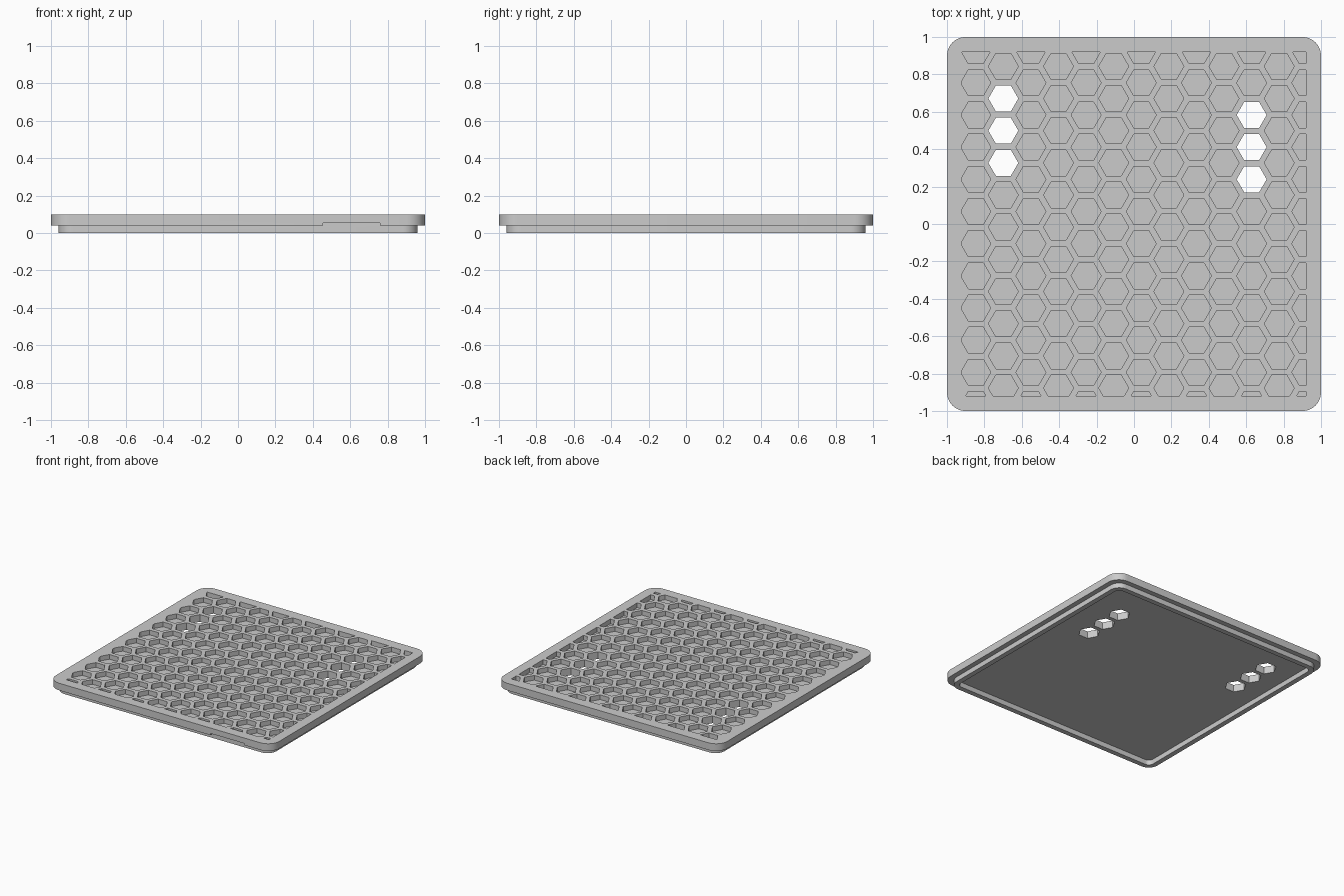
import bpy
import bmesh
import math

cube = bpy.data.objects.get("Cube")
if cube:
    bpy.data.objects.remove(cube, do_unlink=True)

TOP, STEP, FLOOR = 0.098, 0.04, 0.06
CLIP = 0.92
HEX_R = 0.08
DX, DY = 0.1475, 0.172

grey = bpy.data.materials.new("light_grey")
grey.use_nodes = True
colour = (0.6, 0.6, 0.6, 1)
grey.diffuse_color = colour
grey.node_tree.nodes["Principled BSDF"].inputs["Base Color"].default_value = colour


def rounded_square(half, radius, steps=8):
    pts = []
    for q in range(4):
        mid = math.radians(45 + 90 * q)
        cx = math.copysign(half - radius, math.cos(mid))
        cy = math.copysign(half - radius, math.sin(mid))
        for i in range(steps + 1):
            a = math.radians(90 * (q + i / steps))
            pts.append((cx + radius * math.cos(a), cy + radius * math.sin(a)))
    return pts


def clip(pts, axis, sign):
    """Keep the part of a convex outline inside one side of the pocket area."""
    out = []
    for p, q in zip(pts, pts[1:] + pts[:1]):
        dp, dq = CLIP - sign * p[axis], CLIP - sign * q[axis]
        if dp >= 0:
            out.append(p)
        if dp * dq < 0:
            t = dp / (dp - dq)
            out.append((p[0] + t * (q[0] - p[0]), p[1] + t * (q[1] - p[1])))
    return out


def hexagon(x, y):
    pts = [(x + HEX_R * math.cos(math.radians(60 * i)),
            y + HEX_R * math.sin(math.radians(60 * i))) for i in range(6)]
    for axis in (0, 1):
        for sign in (-1, 1):
            pts = clip(pts, axis, sign)
    return pts


def prisms(name, shapes):
    """One object made of upright prisms, each given as (outline, low, high)."""
    bm = bmesh.new()
    for pts, low, high in shapes:
        bottom = [bm.verts.new((x, y, low)) for x, y in pts]
        top = [bm.verts.new((x, y, high)) for x, y in pts]
        bm.faces.new(bottom[::-1])
        bm.faces.new(top)
        n = len(pts)
        for i in range(n):
            j = (i + 1) % n
            bm.faces.new((bottom[i], bottom[j], top[j], top[i]))
    mesh = bpy.data.meshes.new(name)
    bm.to_mesh(mesh)
    bm.free()
    mesh.materials.append(grey)
    obj = bpy.data.objects.new(name, mesh)
    bpy.context.collection.objects.link(obj)
    return obj


def combine(target, other, operation):
    mod = target.modifiers.new(operation.lower(), 'BOOLEAN')
    mod.operation = operation
    mod.solver = 'EXACT'
    mod.object = other
    bpy.context.view_layer.update()
    graph = bpy.context.evaluated_depsgraph_get()
    result = bpy.data.meshes.new_from_object(target.evaluated_get(graph))
    target.modifiers.clear()
    target.data = result
    bpy.data.objects.remove(other, do_unlink=True)


# Wide plate with a finger notch under its front edge
lid = prisms("lid_panel", [(rounded_square(1, 0.1), STEP, TOP)])
notch = [(0.455, -1.1), (0.76, -1.1), (0.76, -0.95), (0.455, -0.95)]
combine(lid, prisms("notch_cutter", [(notch, 0.02, 0.054)]), 'DIFFERENCE')

# Locating lip below the plate, hollow underneath
combine(lid, prisms("lip", [(rounded_square(0.96, 0.08), 0, 0.07)]), 'UNION')
combine(lid, prisms("recess", [(rounded_square(CLIP, 0.04), -0.05, STEP)]), 'DIFFERENCE')

# Honeycomb pockets, three of them cut right through in two columns
pockets = []
for col in range(13):
    x = -0.846 + DX * col
    first = 0.843 if col % 2 else 0.927
    for row in range(12):
        y = first - DY * row
        outline = hexagon(x, y)
        if len(outline) < 3:
            continue
        through = (col == 1 and row in (1, 2, 3)) or (col == 10 and row in (2, 3, 4))
        pockets.append((outline, -0.05 if through else FLOOR, 0.15))
combine(lid, prisms("pocket_cutter", pockets), 'DIFFERENCE')

# Smooth rounded corners, crisp edges
bpy.ops.object.select_all(action='DESELECT')
lid.select_set(True)
bpy.context.view_layer.objects.active = lid
bpy.ops.object.shade_smooth_by_angle(angle=math.radians(30))
